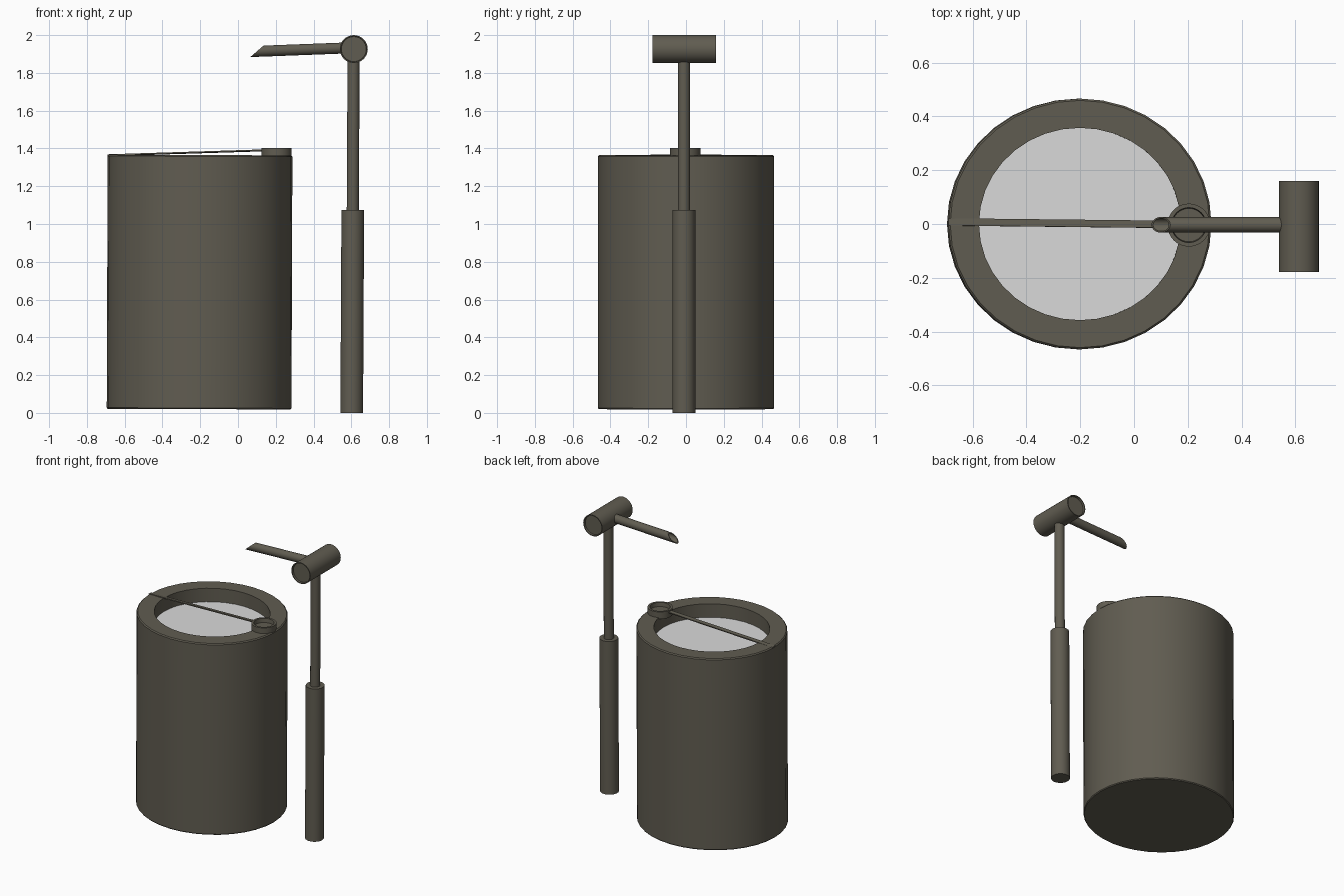
import bpy, bmesh, math
from mathutils import Vector, Matrix

if "Cube" in bpy.data.objects:
    bpy.data.objects.remove(bpy.data.objects["Cube"])


def material(name, rgb):
    m = bpy.data.materials.new(name)
    m.diffuse_color = (*rgb, 1)
    m.use_nodes = True
    m.node_tree.nodes["Principled BSDF"].inputs["Base Color"].default_value = m.diffuse_color
    return m


IRON = material("dark_iron", (0.118, 0.108, 0.082))
WATER = material("pale_water", (0.70, 0.70, 0.70))


def lathe(name, profile, a, b, mat, segs=32, scale_y=1.0, cut=None):
    """Revolve (radius, height) points around the axis from a to b."""
    a, b = Vector(a), Vector(b)
    bm = bmesh.new()
    rings = []
    for r, h in profile:
        if r == 0:
            rings.append([bm.verts.new((0, 0, h))])
        else:
            rings.append([bm.verts.new((r * math.cos(t), r * math.sin(t) * scale_y, h))
                          for t in (2 * math.pi * i / segs for i in range(segs))])
    for p, q in zip(rings, rings[1:]):
        for i in range(segs):
            j = (i + 1) % segs
            quad = [p[i % len(p)], p[j % len(p)], q[j % len(q)], q[i % len(q)]]
            bm.faces.new(list(dict.fromkeys(quad)))
    if cut:
        # shear the end rings for a slanted mouth
        for v in bm.verts:
            if v.co.z > cut[0]:
                v.co.z += cut[1] * v.co.x
    bmesh.ops.recalc_face_normals(bm, faces=bm.faces)
    rot = (b - a).to_track_quat('Z', 'Y').to_matrix().to_4x4()
    if abs((b - a).normalized().z) > 0.9:
        rot = Matrix.Rotation(math.atan2(b.x - a.x, b.z - a.z), 4, 'Y')
    bm.transform(Matrix.Translation(a) @ rot)
    return finish(name, bm, mat)


def finish(name, bm, mat):
    me = bpy.data.meshes.new(name)
    bm.to_mesh(me)
    bm.free()
    me.materials.append(mat)
    ob = bpy.data.objects.new(name, me)
    bpy.context.collection.objects.link(ob)
    bpy.ops.object.select_all(action='DESELECT')
    ob.select_set(True)
    bpy.context.view_layer.objects.active = ob
    bpy.ops.object.shade_smooth_by_angle(angle=math.radians(35))
    return ob


# Barrel with thick rim, slightly oval and leaning a hair
B0, B1 = (-0.206, 0, 0.02), (-0.201, 0, 1.365)
lathe("barrel", [(0, 0), (0.484, 0), (0.489, 0.006), (0.489, 1.338), (0.482, 1.345),
                 (0.375, 1.345), (0.375, 1.235)], B0, B1, IRON, 36, 0.953)
lathe("water_surface", [(0.375, 1.25), (0, 1.25)], B0, B1, WATER, 36, 0.953)

# Small open cup on the rim
lathe("rim_cup", [(0, 0), (0.08, 0), (0.08, 0.05), (0.065, 0.05), (0.062, 0.022), (0, 0.022)],
      (0.204, -0.004, 1.353), (0.204, -0.004, 1.453), IRON)

# Thin strip lying across the mouth
bm = bmesh.new()
bmesh.ops.create_cube(bm, size=1)
bmesh.ops.scale(bm, vec=(0.83, 0.027, 0.007), verts=bm.verts)
bm.transform(Matrix.Translation((-0.275, 0.003, 1.377)) @ Matrix.Rotation(-0.011, 4, 'Z')
             @ Matrix.Rotation(math.radians(-1.8), 4, 'Y') @ Matrix.Rotation(-0.12, 4, 'X'))
finish("cross_strip", bm, IRON)

# Two stage stand pipe
P0, P1 = (0.602, -0.011, 0), (0.612, -0.011, 1.9)
lathe("lower_pipe", [(0, 0), (0.06, 0), (0.06, 1.075), (0, 1.075)], P0, P1, IRON)
lathe("upper_pipe", [(0, 1.05), (0.032, 1.05), (0.032, 1.9), (0, 1.9)], P0, P1, IRON, 24)

# Horizontal drum with shallow recessed ends
lathe("pipe_head", [(0, 0.012), (0.066, 0.012), (0.068, 0), (0.074, 0), (0.074, 0.338),
                    (0.068, 0.338), (0.066, 0.326), (0, 0.326)],
      (0.613, -0.178, 1.926), (0.613, 0.16, 1.926), IRON)

# Hollow spout with a slanted mouth facing up
S0, S1 = Vector((0.60, -0.003, 1.933)), Vector((0.10, -0.003, 1.914))
L = (S1 - S0).length
spout = lathe("spout", [(0, 0), (0.029, 0), (0.029, L), (0.024, L), (0.024, L - 0.12),
                        (0, L - 0.12)], S0, S1, IRON, 24)
inv = 0.0
axis = (S1 - S0).normalized()
for v in spout.data.vertices:
    d = (v.co - S0).dot(axis)
    if d > L - 0.01:
        off = v.co - S0 - axis * d
        v.co -= axis * off.z * 1.25
